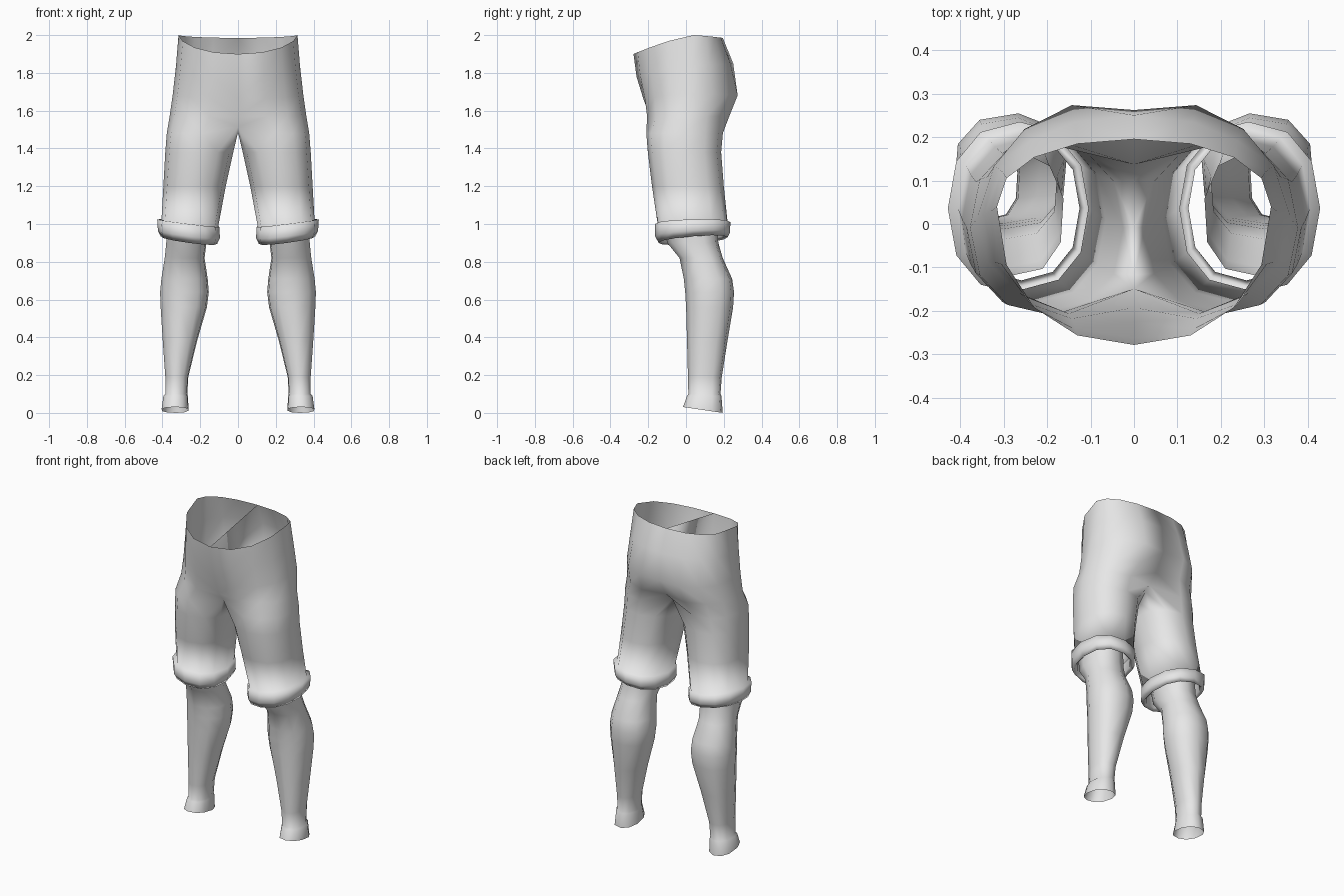
import bpy, bmesh, math

if "Cube" in bpy.data.objects:
    bpy.data.objects.remove(bpy.data.objects["Cube"])

grey = bpy.data.materials.new("light grey")
grey.diffuse_color = (0.8, 0.8, 0.8, 1)
grey.use_nodes = True
grey.node_tree.nodes["Principled BSDF"].inputs["Base Color"].default_value = grey.diffuse_color


def spow(v, p):
    return math.copysign(abs(v) ** p, v)


def leg_ring(z, x0, x1, y0, y1, n=12, out=0.0, back=0.0, power=0.88):
    """Closed ring from box limits; out/back tilt it upwards to that side."""
    cx, cy, rx, ry = (x0 + x1) / 2, (y0 + y1) / 2, (x1 - x0) / 2, (y1 - y0) / 2
    ring = []
    for k in range(n):
        a = math.radians(60 + 360 * k / n)
        u, v = -spow(math.cos(a), power), -spow(math.sin(a), power)
        ring.append((cx + rx * u, cy + ry * v, z + out * u + back * v))
    return ring


def torso_arc(z_front, z_side, z_back, w, y0, yc, y1, dip_front=0.0, dip_back=0.0):
    """Half ring from the front centre around the outside to the back centre."""
    arc = []
    for k in range(9):
        t = math.pi * k / 8
        s, c = math.sin(t), math.cos(t)
        depth, ze = (yc - y0, z_front) if c > 0 else (y1 - yc, z_back)
        x = 0 if k in (0, 8) else w * s ** 0.92
        y = yc - depth * spow(c, 0.9)
        y += dip_front if k == 0 else -dip_back if k == 8 else 0
        arc.append((x, y, z_side + (ze - z_side) * abs(c) ** 1.2))
    return arc


def build(name, rows):
    """Skin rows from top to bottom, mirror to the other side, shade smooth."""
    bm = bmesh.new()
    rows = [[bm.verts.new(p) for p in r] for r in rows]
    for up, low in zip(rows, rows[1:]):
        n = len(low)
        closed = len(up) == n
        for k in range(n if closed else len(up) - 1):
            j = (k + 1) % n
            bm.faces.new((low[k], low[j], up[j], up[k]))
    me = bpy.data.meshes.new(name)
    bm.to_mesh(me)
    bm.free()
    me.materials.append(grey)
    for p in me.polygons:
        p.use_smooth = True
    ob = bpy.data.objects.new(name, me)
    bpy.context.collection.objects.link(ob)
    mod = ob.modifiers.new("mirror", 'MIRROR')
    mod.use_clip = True
    mod.merge_threshold = 0.0005
    return ob


# Shorts: waist and seat
rows = [
    torso_arc(1.90, 2.00, 1.985, 0.315, -0.278, 0.04, 0.195),
    torso_arc(1.78, 1.84, 1.85, 0.328, -0.262, 0.03, 0.25),
    torso_arc(1.66, 1.69, 1.68, 0.345, -0.235, 0.02, 0.292, 0.01, 0.03),
    torso_arc(1.57, 1.57, 1.57, 0.362, -0.222, 0.01, 0.245, 0.03, 0.045),
]
# Crotch: the inner part of the ring lies on the centre line
crotch = []
for k, (x, y, z) in enumerate(leg_ring(1.48, 0.0, 0.377, -0.21, 0.195)):
    if k in (0, 8):
        x, y, z = 0, y * 0.8, 1.515
    elif k > 8:
        x, z = 0, 1.485
    crotch.append((x, y, z))
rows.append(crotch)
# Thighs, then the rolled cuff folding inwards at the bottom
rows += [
    leg_ring(1.38, 0.025, 0.385, -0.202, 0.186),
    leg_ring(1.20, 0.065, 0.395, -0.18, 0.20),
    leg_ring(1.005, 0.105, 0.405, -0.15, 0.22, out=0.02, back=0.005),
    leg_ring(1.005, 0.098, 0.428, -0.163, 0.235, out=0.02, back=0.005),
    leg_ring(0.945, 0.096, 0.424, -0.163, 0.233, out=0.02, back=0.01),
    leg_ring(0.915, 0.11, 0.41, -0.145, 0.22, out=0.02, back=0.015),
    leg_ring(0.93, 0.125, 0.395, -0.13, 0.205, out=0.02, back=0.015),
    leg_ring(1.0, 0.125, 0.39, -0.13, 0.20, out=0.02, back=0.005),
]
build("shorts", rows)

# Lower legs: knee, calf, ankle and open flared end
build("lower_leg", [leg_ring(*r, n=10) for r in (
    (1.00, 0.16, 0.38, -0.12, 0.165),
    (0.90, 0.165, 0.382, -0.10, 0.172),
    (0.82, 0.175, 0.39, -0.035, 0.195),
    (0.71, 0.158, 0.408, -0.012, 0.245),
    (0.64, 0.152, 0.415, -0.005, 0.255),
    (0.56, 0.162, 0.412, 0.0, 0.25),
    (0.38, 0.215, 0.40, 0.005, 0.22),
    (0.19, 0.262, 0.386, 0.01, 0.19),
    (0.10, 0.267, 0.386, 0.012, 0.183),
)] + [
    leg_ring(0.09, 0.264, 0.396, 0.005, 0.188, n=10),
    leg_ring(0.0155, 0.26, 0.406, -0.016, 0.195, n=10, back=-0.0155),
])
